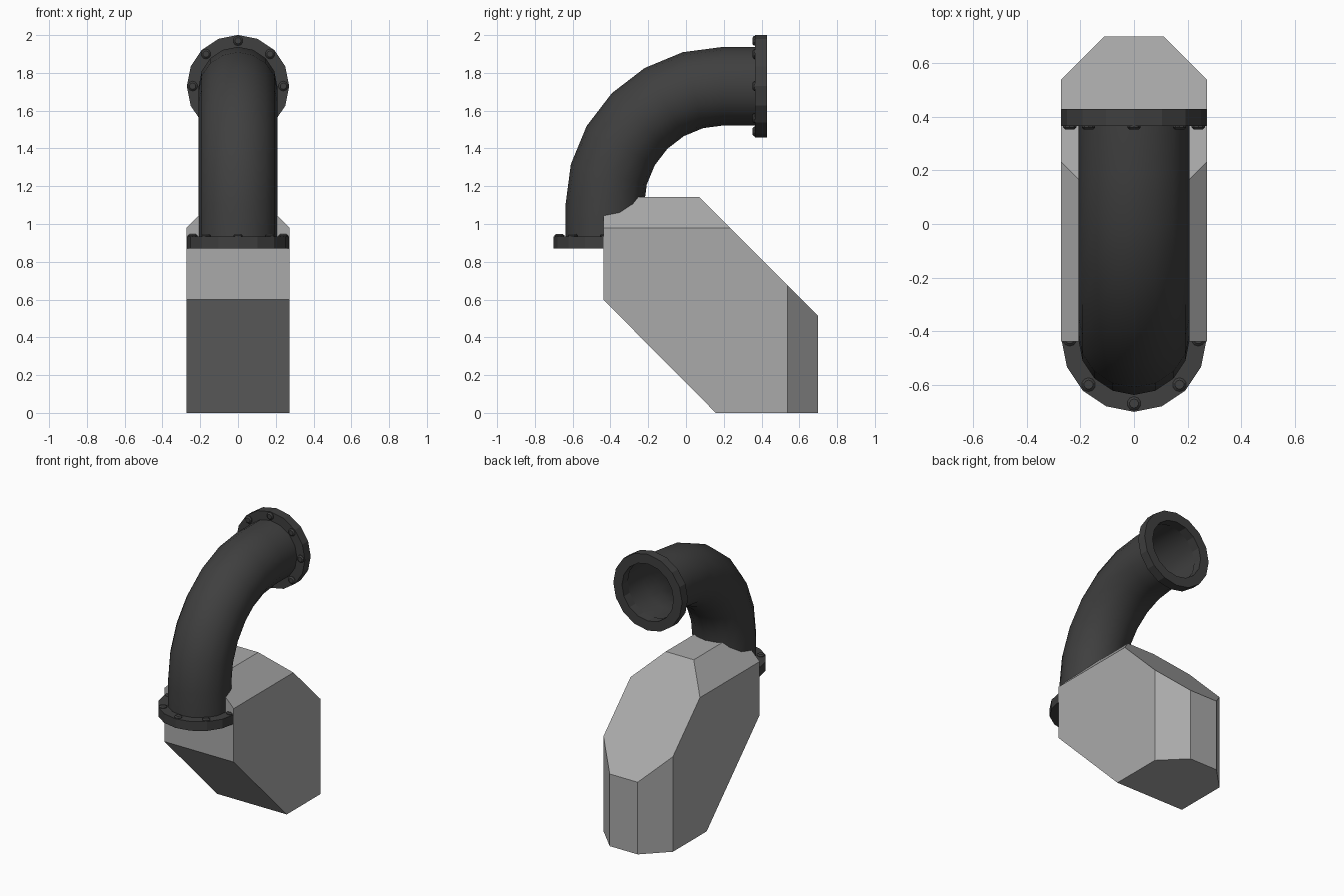
import bpy, bmesh
from math import sin, cos, pi, radians
from mathutils import Matrix, Vector

if "Cube" in bpy.data.objects:
    bpy.data.objects.remove(bpy.data.objects["Cube"])


def material(name, value):
    m = bpy.data.materials.new(name)
    m.use_nodes = True
    colour = (value, value, value, 1)
    m.diffuse_color = colour
    m.node_tree.nodes["Principled BSDF"].inputs["Base Color"].default_value = colour
    return m


light_grey = material("light grey", 0.4)
dark_grey = material("dark grey", 0.05)


def finish(name, bm, mat, smooth=False):
    bmesh.ops.recalc_face_normals(bm, faces=bm.faces)
    mesh = bpy.data.meshes.new(name)
    bm.to_mesh(mesh)
    bm.free()
    mesh.materials.append(mat)
    ob = bpy.data.objects.new(name, mesh)
    bpy.context.collection.objects.link(ob)
    if smooth:
        bpy.ops.object.select_all(action='DESELECT')
        ob.select_set(True)
        bpy.context.view_layer.objects.active = ob
        bpy.ops.object.shade_smooth_by_angle(angle=radians(35))
    return ob


def skin(bm, rings, closed=False):
    """Bridge successive rings of vertices with quads."""
    n = len(rings[0])
    pairs = list(zip(rings, rings[1:])) + ([(rings[-1], rings[0])] if closed else [])
    for a, b in pairs:
        for i in range(n):
            j = (i + 1) % n
            bm.faces.new((a[i], a[j], b[j], b[i]))


# Housing: extruded side profile with chamfered top and rear edges
W, CH = 0.273, 0.163
profile = [(-0.438, 0.6), (0.158, 0), (0.7, 0), (0.7, 0.513), (0.07, 1.143), (-0.438, 1.143)]
bm = bmesh.new()
face = bm.faces.new([bm.verts.new((-W, y, z)) for y, z in profile])
ext = bmesh.ops.extrude_face_region(bm, geom=[face])
bmesh.ops.translate(bm, vec=(2 * W, 0, 0),
                    verts=[v for v in ext["geom"] if isinstance(v, bmesh.types.BMVert)])
for side in (-1, 1):
    for point, normal in (((side * W, 0, 1.143 - CH), (side, 0, 1)),
                          ((side * W, 0.7 - CH, 0), (side, 1, 0))):
        cut = bmesh.ops.bisect_plane(bm, geom=bm.verts[:] + bm.edges[:] + bm.faces[:],
                                     plane_co=point, plane_no=normal, clear_outer=True)
        edges = [e for e in cut["geom_cut"] if isinstance(e, bmesh.types.BMEdge)]
        bmesh.ops.contextual_create(bm, geom=edges)
finish("housing", bm, light_grey)

# Elbow pipe: straight lower stub, quarter bend, short upper stub
SIDES, R = 16, 0.208
BEND, CY, CZ = 0.63, 0.2, 1.1
path = [(-0.43, 0.87, 0)]
for k in range(7):
    t = k * pi / 12
    path.append((CY - BEND * cos(t), CZ + BEND * sin(t), t))
path.append((0.43, 1.73, pi / 2))
bm = bmesh.new()
rings = []
for y, z, t in path:
    ring = []
    for i in range(SIDES):
        a = 2 * pi * i / SIDES
        out = R * cos(a)
        ring.append(bm.verts.new((R * sin(a), y - out * cos(t), z + out * sin(t))))
    rings.append(ring)
skin(bm, rings)
finish("elbow_pipe", bm, dark_grey, smooth=True)


# Flanges: bolted rings at both ends of the pipe
def flange(name, matrix):
    bm = bmesh.new()
    rings = []
    for r, z in ((0.203, 0), (0.271, 0), (0.271, 0.065), (0.203, 0.065)):
        rings.append([bm.verts.new((r * sin(2 * pi * i / SIDES), r * cos(2 * pi * i / SIDES), z))
                      for i in range(SIDES)])
    skin(bm, rings, closed=True)
    bm.transform(matrix)
    finish(name, bm, dark_grey)

    bm = bmesh.new()
    for i in range(8):
        a = i * pi / 4
        place = Matrix.Translation((0.24 * sin(a), 0.24 * cos(a), 0))
        for r1, r2, z, h in ((0.026, 0.026, 0.067, 0.006), (0.026, 0.017, 0.074, 0.008)):
            bmesh.ops.create_cone(bm, cap_ends=True, segments=10, radius1=r1, radius2=r2,
                                  depth=h, matrix=place @ Matrix.Translation((0, 0, z)))
    bm.transform(matrix)
    finish(name + "_bolts", bm, dark_grey)


flange("lower_flange", Matrix.Translation((0, -0.43, 0.87)))
flange("upper_flange", Matrix.Translation((0, 0.43, 1.73)) @ Matrix.Rotation(pi / 2, 4, 'X'))
